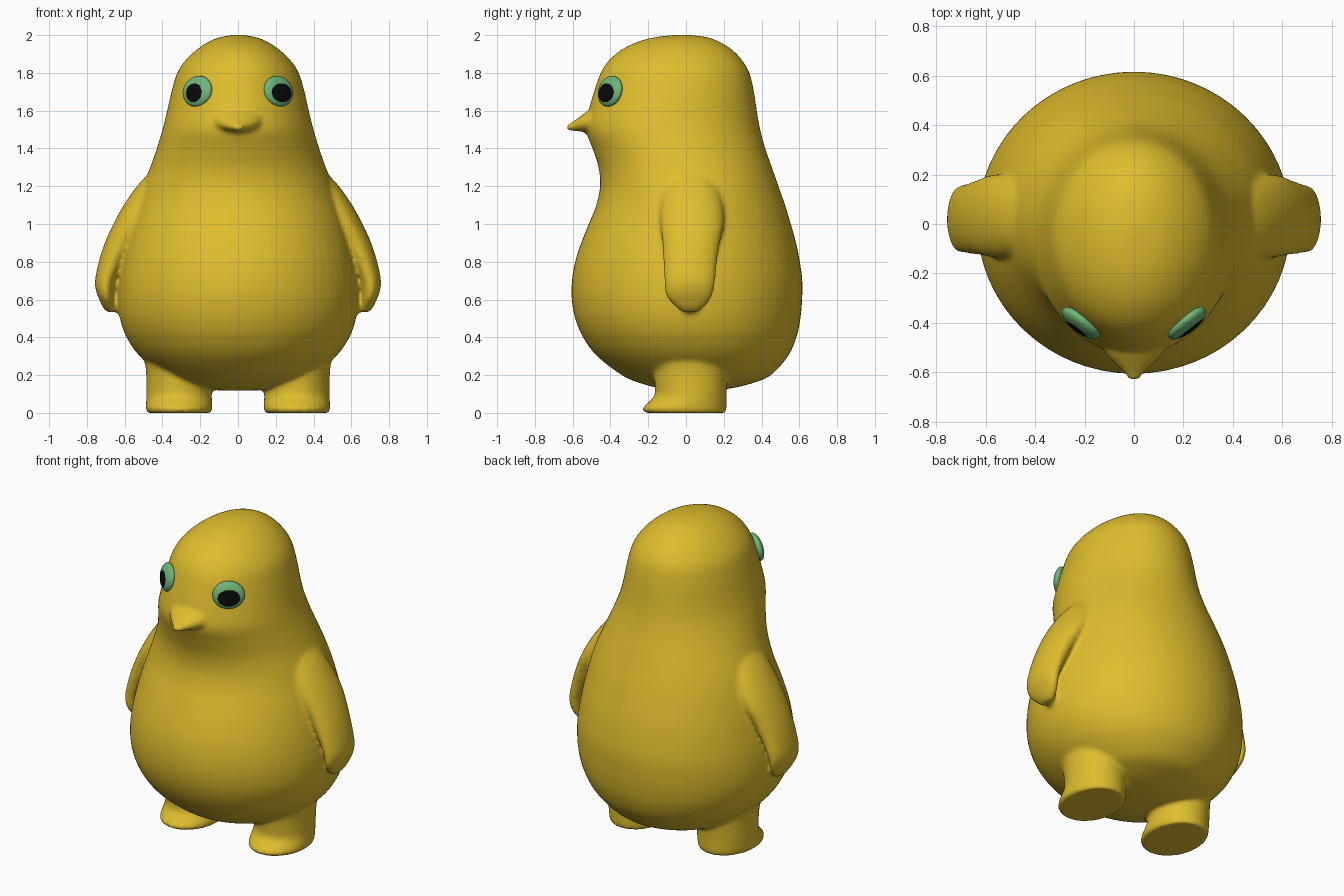
import bpy, bmesh, math
from mathutils import Vector, Matrix


def material(name, rgb):
    m = bpy.data.materials.new(name)
    m.diffuse_color = (*rgb, 1)
    return m


YELLOW = material("yellow skin", (0.74, 0.51, 0.027))
GREEN = material("green eye", (0.16, 0.46, 0.19))
BLACK = material("black pupil", (0.003, 0.003, 0.003))


def catmull(p0, p1, p2, p3, t):
    return [0.5 * (2 * b + (c - a) * t + (2 * a - 5 * b + 4 * c - d) * t * t
                   + (3 * b - a - 3 * c + d) * t ** 3)
            for a, b, c, d in zip(p0, p1, p2, p3)]


def loft(bm, rings, along="Z", sides=64, steps=4):
    """Closed skin through oval rings (t, a_min, a_max, b_min, b_max)."""
    n, fine = len(rings), []
    for i in range(n - 1):
        q = [rings[max(0, min(n - 1, i + k))] for k in (-1, 0, 1, 2)]
        fine += [catmull(*q, s / steps) for s in range(steps)]
    fine.append(rings[-1])
    loops = []
    for t, a0, a1, b0, b1 in fine:
        loop = []
        for k in range(sides):
            ang = 2 * math.pi * k / sides
            a = (a0 + a1) / 2 + (a1 - a0) / 2 * math.cos(ang)
            b = (b0 + b1) / 2 + (b1 - b0) / 2 * math.sin(ang)
            loop.append(bm.verts.new((a, b, t) if along == "Z" else (a, t, b)))
        loops.append(loop)
    for lo, hi in zip(loops, loops[1:]):
        for k in range(sides):
            j = (k + 1) % sides
            bm.faces.new((lo[k], lo[j], hi[j], hi[k]))
    bm.faces.new(loops[0][::-1])
    bm.faces.new(loops[-1])


def finish(bm, name, mats):
    bmesh.ops.recalc_face_normals(bm, faces=bm.faces)
    for f in bm.faces:
        f.smooth = True
    me = bpy.data.meshes.new(name)
    bm.to_mesh(me)
    bm.free()
    for m in mats:
        me.materials.append(m)
    ob = bpy.data.objects.new(name, me)
    bpy.context.collection.objects.link(ob)
    return ob


bm = bmesh.new()

# torso and head: height, half width, front y, back y
torso = [(0.118, 0.08, -0.05, 0.12), (0.13, 0.22, -0.14, 0.24), (0.16, 0.32, -0.25, 0.36),
         (0.2, 0.40, -0.34, 0.45), (0.3, 0.52, -0.47, 0.54), (0.4, 0.59, -0.545, 0.585),
         (0.5, 0.625, -0.587, 0.606), (0.6, 0.635, -0.605, 0.615), (0.7, 0.63, -0.604, 0.616),
         (0.8, 0.615, -0.587, 0.603), (0.9, 0.595, -0.555, 0.583), (1.0, 0.57, -0.515, 0.555),
         (1.1, 0.54, -0.475, 0.525), (1.2, 0.505, -0.455, 0.49), (1.3, 0.465, -0.463, 0.455),
         (1.4, 0.43, -0.495, 0.42), (1.5, 0.40, -0.53, 0.393), (1.6, 0.375, -0.515, 0.375),
         (1.7, 0.352, -0.487, 0.36), (1.8, 0.322, -0.452, 0.336), (1.87, 0.275, -0.405, 0.295),
         (1.93, 0.21, -0.33, 0.235), (1.97, 0.145, -0.24, 0.165), (1.99, 0.09, -0.155, 0.105),
         (2.002, 0.02, -0.05, 0.01)]
loft(bm, [(z, -w, w, f, b) for z, w, f, b in torso])

# beak: lofted forward along y, flat below and ridged above
loft(bm, [(-0.38, -0.17, 0.17, 1.44, 1.66), (-0.50, -0.13, 0.13, 1.475, 1.61),
          (-0.56, -0.085, 0.085, 1.49, 1.57), (-0.60, -0.045, 0.045, 1.493, 1.54),
          (-0.635, -0.018, 0.018, 1.498, 1.522)], along="Y", sides=32)

# arms and legs: height, centre x, half width, front y, back y
arm = [(1.28, 0.40, 0.06, -0.08, 0.13), (1.2, 0.445, 0.09, -0.12, 0.17),
       (1.1, 0.505, 0.10, -0.135, 0.195), (1.0, 0.565, 0.095, -0.135, 0.20),
       (0.9, 0.62, 0.085, -0.125, 0.18), (0.8, 0.665, 0.072, -0.12, 0.165),
       (0.7, 0.699, 0.058, -0.115, 0.155), (0.64, 0.702, 0.048, -0.11, 0.145),
       (0.6, 0.694, 0.04, -0.095, 0.13), (0.56, 0.682, 0.034, -0.055, 0.10),
       (0.533, 0.672, 0.02, -0.025, 0.065)]
leg = [(0.0, 0.312, 0.168, -0.215, 0.21), (0.02, 0.312, 0.176, -0.232, 0.215),
       (0.05, 0.312, 0.175, -0.205, 0.215), (0.09, 0.312, 0.173, -0.168, 0.215),
       (0.14, 0.314, 0.171, -0.165, 0.217), (0.22, 0.322, 0.165, -0.17, 0.22),
       (0.3, 0.335, 0.16, -0.18, 0.22), (0.4, 0.34, 0.14, -0.15, 0.2)]
for side in (-1, 1):
    for limb in (arm, leg):
        loft(bm, [(z, side * c - w, side * c + w, f, b) for z, c, w, f, b in limb], sides=48)

# fuse all parts into one soft skin
body = finish(bm, "body", [YELLOW])
rm = body.modifiers.new("fuse", "REMESH")
rm.mode = "VOXEL"
rm.voxel_size = 0.012
rm.use_smooth_shade = True
sm = body.modifiers.new("soften", "SMOOTH")
sm.factor = 0.5
sm.iterations = 8

# eyes: flattened balls, pupil faces picked by an oval on the outer side
for side, label, pw in ((-1, "left", 0.052), (1, "right", 0.066)):
    out = Vector((side * 0.60, -0.77, 0.2)).normalized()
    across = Vector((0, 0, 1)).cross(out).normalized()
    up = out.cross(across)
    place = Matrix((across, up, out)).transposed().to_4x4()
    place.translation = (side * 0.215, -0.402, 1.703)
    bm = bmesh.new()
    bmesh.ops.create_uvsphere(bm, u_segments=96, v_segments=64, radius=1)
    bmesh.ops.scale(bm, vec=(0.094, 0.083, 0.035), verts=bm.verts)
    for f in bm.faces:
        c = f.calc_center_median()
        inside = (c.x / pw) ** 2 + ((c.y + 0.014) / 0.05) ** 2 < 1
        f.material_index = 1 if c.z > 0 and inside else 0
    bmesh.ops.transform(bm, matrix=place, verts=bm.verts)
    finish(bm, label + " eye", [GREEN, BLACK])
